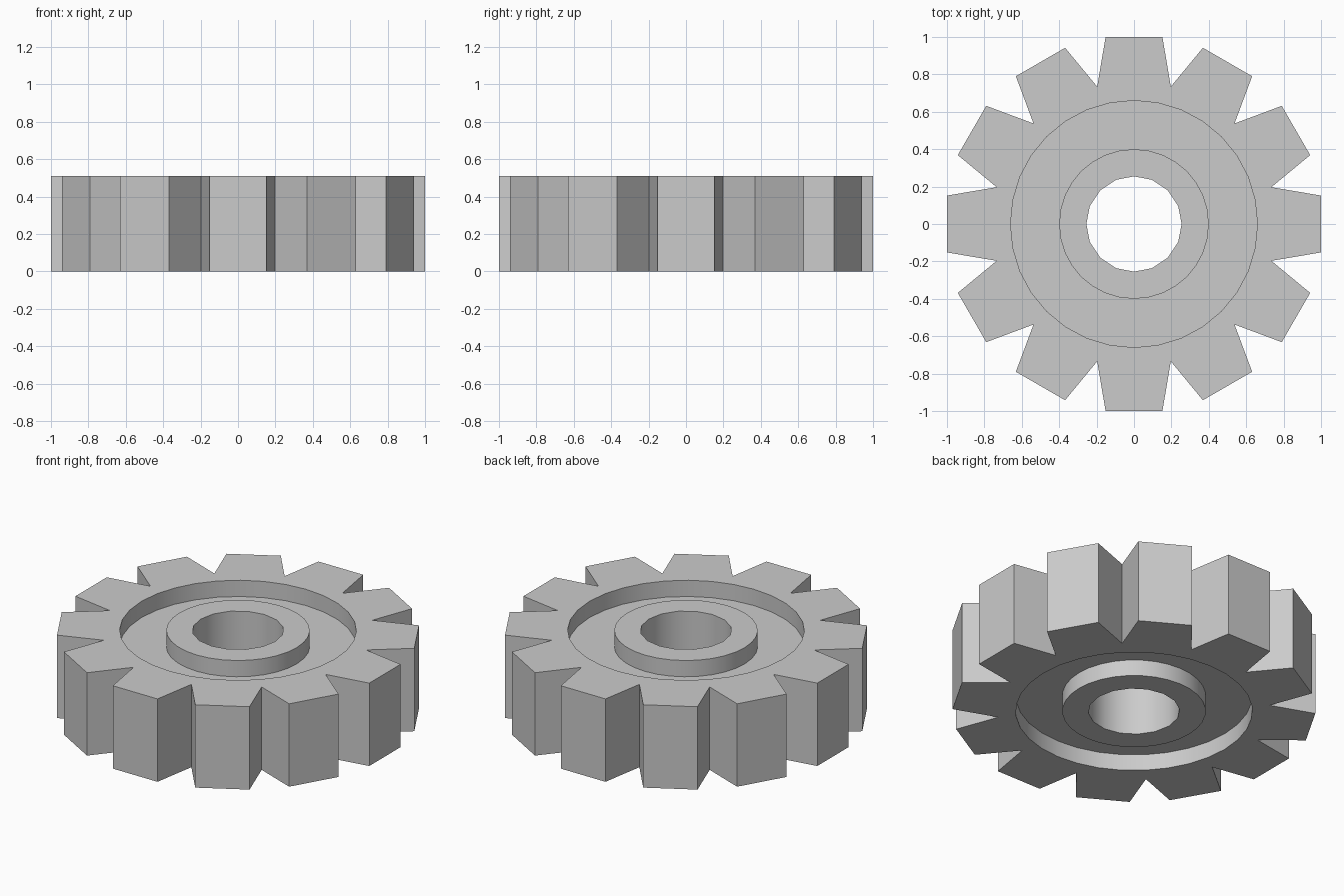
import bpy, bmesh
from math import pi, sin, cos
from mathutils import Matrix, Vector

cube = bpy.data.objects.get("Cube")
if cube:
    bpy.data.objects.remove(cube, do_unlink=True)

HEIGHT, RECESS = 0.51, 0.1
TEETH = 12


def circle(radius, sides):
    return [(radius * cos(2 * pi * i / sides), radius * sin(2 * pi * i / sides))
            for i in range(sides)]


def tooth_outline():
    # One flat-tipped tooth and the notch after it, turned around the axis
    points = []
    for i in range(TEETH):
        turn = Matrix.Rotation(2 * pi * i / TEETH, 2)
        notch = Vector((0.76 * cos(pi / TEETH), 0.76 * sin(pi / TEETH)))
        for p in (Vector((1, -0.152)), Vector((1, 0.152)), notch):
            points.append(tuple(turn @ p))
    return points


def add_loop(bm, points, z):
    verts = [bm.verts.new((x, y, z)) for x, y in points]
    return [bm.edges.new((v, verts[(i + 1) % len(verts)])) for i, v in enumerate(verts)]


def wall(bm, low, high):
    # Quads between two matching closed loops
    for a, b in zip(low, high):
        bm.faces.new((a.verts[0], a.verts[1], b.verts[1], b.verts[0]))


def ring_face(bm, outer, inner):
    bmesh.ops.triangle_fill(bm, edges=outer + inner, use_beauty=True)


grey = bpy.data.materials.new("grey metal")
grey.use_nodes = True
colour = (0.6, 0.6, 0.6, 1)
grey.diffuse_color = colour
grey.node_tree.nodes["Principled BSDF"].inputs["Base Color"].default_value = colour

bm = bmesh.new()
outlines = {"teeth": tooth_outline(), "rim": circle(0.66, 32),
            "hub": circle(0.4, 32), "bore": circle(0.255, 16)}
sides = []
for z, floor in ((0, RECESS), (HEIGHT, HEIGHT - RECESS)):
    loops = {name: add_loop(bm, pts, z) for name, pts in outlines.items()}
    rim_floor = add_loop(bm, outlines["rim"], floor)
    hub_floor = add_loop(bm, outlines["hub"], floor)
    # Toothed face, recessed web and raised hub
    ring_face(bm, loops["teeth"], loops["rim"])
    ring_face(bm, rim_floor, hub_floor)
    ring_face(bm, loops["hub"], loops["bore"])
    wall(bm, loops["rim"], rim_floor)
    wall(bm, loops["hub"], hub_floor)
    sides.append(loops)

# Tooth flanks and the bore through the middle
for name in ("teeth", "bore"):
    wall(bm, sides[0][name], sides[1][name])
bmesh.ops.recalc_face_normals(bm, faces=bm.faces[:])

mesh = bpy.data.meshes.new("gear_wheel")
bm.to_mesh(mesh)
bm.free()
mesh.materials.append(grey)
gear = bpy.data.objects.new("gear_wheel", mesh)
bpy.context.collection.objects.link(gear)

bpy.ops.object.select_all(action="DESELECT")
gear.select_set(True)
bpy.context.view_layer.objects.active = gear
bpy.ops.object.shade_smooth_by_angle(angle=pi / 6)
